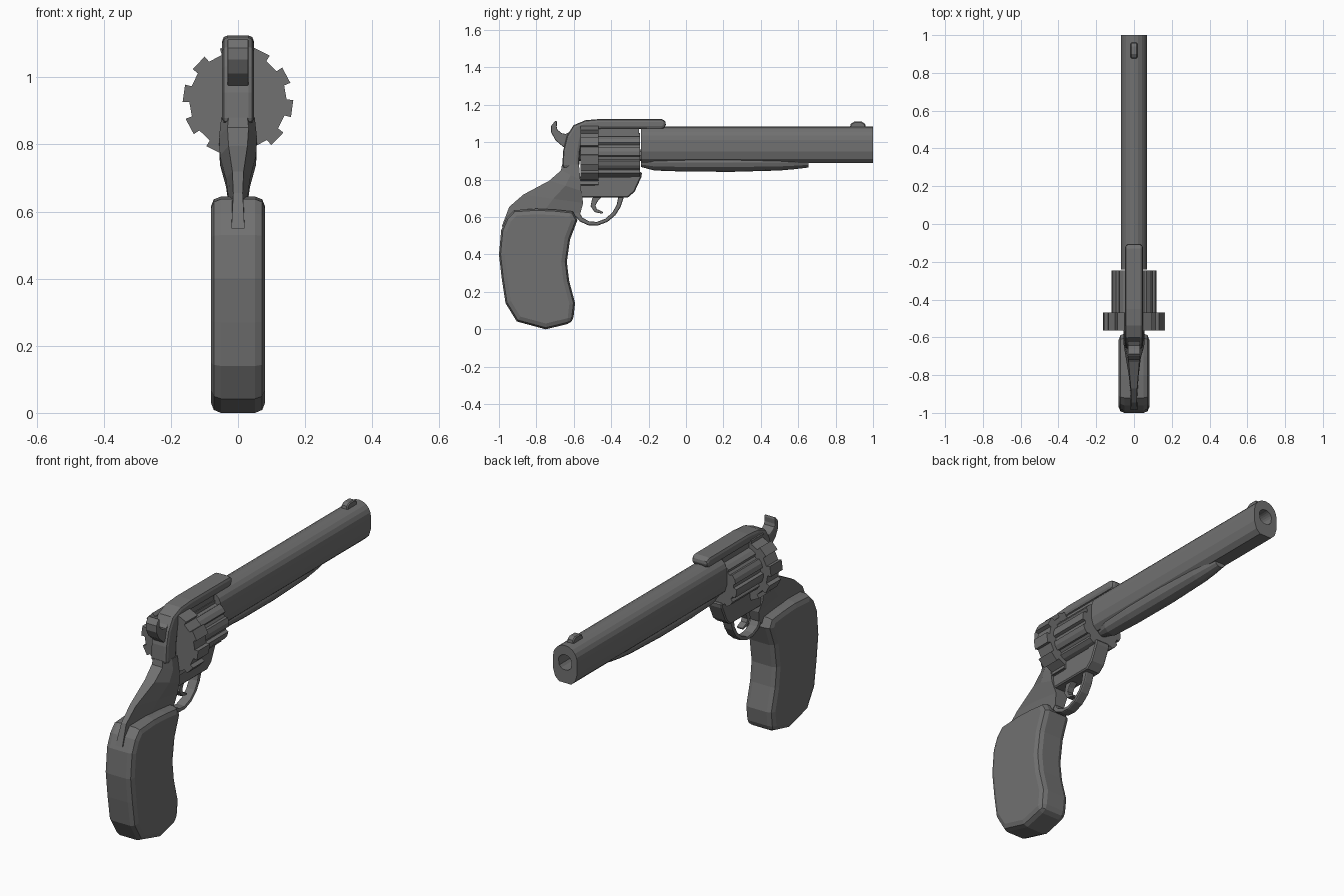
import bpy, bmesh
from math import sin, cos, pi, radians
from mathutils import Vector

# Dark gunmetal for every part
dark = bpy.data.materials.new("gunmetal")
dark.diffuse_color = (0.164, 0.164, 0.164, 1)


def loft(name, sections):
    """Skin equal-length rings of 3D points and cap both ends."""
    bm = bmesh.new()
    rings = [[bm.verts.new(p) for p in s] for s in sections]
    n = len(rings[0])
    for a, b in zip(rings, rings[1:]):
        for i in range(n):
            j = (i + 1) % n
            bm.faces.new((a[i], a[j], b[j], b[i]))
    bm.faces.new(rings[0])
    bm.faces.new(rings[-1])
    bmesh.ops.recalc_face_normals(bm, faces=bm.faces)
    me = bpy.data.meshes.new(name)
    bm.to_mesh(me)
    bm.free()
    me.materials.append(dark)
    ob = bpy.data.objects.new(name, me)
    bpy.context.collection.objects.link(ob)
    return ob


def plate(name, outline, half, bevel=0.0, segments=2):
    """Side outline (y, z) given thickness in x, with rounded rims."""
    ob = loft(name, [[(x, y, z) for y, z in outline] for x in (-half, half)])
    if bevel:
        m = ob.modifiers.new("rim", 'BEVEL')
        m.width, m.segments = bevel, segments
        m.limit_method, m.angle_limit = 'ANGLE', radians(62)
    return ob


def ribbon(name, path, thick, half, bevel=0.0):
    """Side path (y, z) with a thickness at each point, made into a plate."""
    pts = [Vector(p) for p in path]
    left, right = [], []
    for i, p in enumerate(pts):
        d = (pts[min(i + 1, len(pts) - 1)] - pts[max(i - 1, 0)]).normalized()
        nrm = Vector((-d.y, d.x)) * thick[i] / 2
        left.append(tuple(p + nrm))
        right.append(tuple(p - nrm))
    return plate(name, left + right[::-1], half, bevel)


def gear(name, teeth, steps, y0, y1, cz, phase):
    """Toothed drum along y; steps = (degree offset, radius) within one tooth."""
    ring = []
    for t in range(teeth):
        for off, r in steps:
            a = radians(phase + t * 360 / teeth + off)
            ring.append((r * cos(a), cz + r * sin(a)))
    return loft(name, [[(x, y, z) for x, z in ring] for y in (y0, y1)])


# Barrel: round top, tapering to a narrow flat underside, with a bore
arc = [(0.07 * cos(pi * i / 10), 1.013 + 0.071 * sin(pi * i / 10)) for i in range(11)]
outer = arc + [(-0.07, 0.95), (-0.058, 0.91), (-0.035, 0.888),
               (0.035, 0.888), (0.058, 0.91), (0.07, 0.95)]
inner = []
for x, z in outer:
    d = Vector((x, z - 0.995)).normalized() * 0.04
    inner.append((d.x, 0.995 + d.y))
loft("barrel", [[(x, y, z) for x, z in ring] for ring, y in
                ((outer, -0.24), (outer, 1.0), (inner, 1.0), (inner, 0.5))])

# Ejector housing: slim spindle below the barrel
spindle = [(-0.24, 0.025), (-0.17, 0.044), (0, 0.05), (0.25, 0.051),
           (0.5, 0.044), (0.58, 0.037), (0.655, 0.028)]
loft("ejector_housing", [[(1.1 * r * cos(a), y, 0.893 + r * sin(a))
                          for a in (2 * pi * i / 12 for i in range(12))]
                         for y, r in spindle])

# Front sight
plate("front_sight", [(0.875, 1.07), (0.88, 1.098), (0.9, 1.11), (0.94, 1.11),
                      (0.958, 1.098), (0.962, 1.07)], 0.018, 0.005, 1)

# Cylinder: fluted drum and toothed rear rim
gear("cylinder_drum", 10, [(-11, 0.12), (0, 0.122), (11, 0.12), (14, 0.105), (22, 0.105)],
     -0.475, -0.245, 0.93, 10)
gear("cylinder_rim", 10, [(-9, 0.165), (9, 0.165), (9.5, 0.145), (26.5, 0.145)],
     -0.565, -0.468, 0.93, -8)
gear("cylinder_pin", 8, [(0, 0.03)], -0.6, -0.22, 0.93, 0)

# Top strap curving down into the recoil shield, with a rib over the drum
ribbon("top_strap", [(-0.617, 0.86), (-0.612, 0.95), (-0.597, 1.02), (-0.575, 1.065),
                     (-0.53, 1.09), (-0.45, 1.098), (-0.13, 1.097), (-0.108, 1.094)],
       [0.09, 0.09, 0.085, 0.075, 0.058, 0.054, 0.054, 0.036], 0.047, 0.016)
plate("strap_rib", [(-0.56, 1.03), (-0.25, 1.03), (-0.25, 1.09), (-0.56, 1.09)], 0.036)

# Lower frame with side ledges
plate("lower_frame", [(-0.58, 0.705), (-0.31, 0.705), (-0.275, 0.735), (-0.238, 0.815),
                      (-0.235, 0.84), (-0.26, 0.84), (-0.3, 0.818), (-0.58, 0.818)], 0.042, 0.006, 1)
plate("frame_ledge", [(-0.58, 0.77), (-0.48, 0.77), (-0.47, 0.79), (-0.58, 0.79)], 0.05, 0.006, 1)

# Neck between frame and grip: pinched cross-sections (rear, front, half widths)
neck = []
for (ry, rz), (fy, fz), wr, wf in [
        ((-0.663, 0.88), (-0.572, 0.88), 0.04, 0.05),
        ((-0.668, 0.85), (-0.565, 0.8), 0.045, 0.056),
        ((-0.73, 0.795), (-0.56, 0.74), 0.04, 0.054),
        ((-0.87, 0.72), (-0.55, 0.675), 0.024, 0.036),
        ((-0.945, 0.655), (-0.565, 0.62), 0.02, 0.028),
        ((-0.985, 0.55), (-0.64, 0.55), 0.028, 0.028)]:
    my, mz = (ry + fy) / 2, (rz + fz) / 2
    wm = max(wr, wf)
    neck.append([(wr * .7, ry, rz), (wm, my, mz), (wf, fy, fz),
                 (-wf, fy, fz), (-wm, my, mz), (-wr * .7, ry, rz)])
loft("grip_neck", neck)

# Grip
plate("grip", [(-0.92, 0.637), (-0.96, 0.595), (-0.988, 0.53), (-1.0, 0.40), (-0.985, 0.27),
               (-0.965, 0.14), (-0.905, 0.042), (-0.75, 0.0), (-0.605, 0.035),
               (-0.593, 0.14), (-0.625, 0.26), (-0.637, 0.36), (-0.62, 0.48),
               (-0.58, 0.585), (-0.605, 0.63), (-0.7, 0.64), (-0.8, 0.645)], 0.081, 0.03)

# Trigger guard and trigger
ribbon("trigger_guard", [(-0.585, 0.62), (-0.56, 0.586), (-0.52, 0.567), (-0.475, 0.564),
                         (-0.425, 0.583), (-0.385, 0.618), (-0.36, 0.66), (-0.345, 0.715)],
       [0.03, 0.024, 0.022, 0.02, 0.02, 0.022, 0.024, 0.03], 0.026, 0.007)
ribbon("trigger", [(-0.465, 0.72), (-0.488, 0.69), (-0.497, 0.66), (-0.483, 0.635), (-0.445, 0.622)],
       [0.04, 0.032, 0.026, 0.02, 0.01], 0.018, 0.004)

# Hammer
ribbon("hammer", [(-0.61, 1.015), (-0.65, 1.01), (-0.682, 1.03), (-0.704, 1.06),
                  (-0.706, 1.085), (-0.694, 1.113)],
       [0.09, 0.07, 0.05, 0.036, 0.03, 0.01], 0.032, 0.006)
